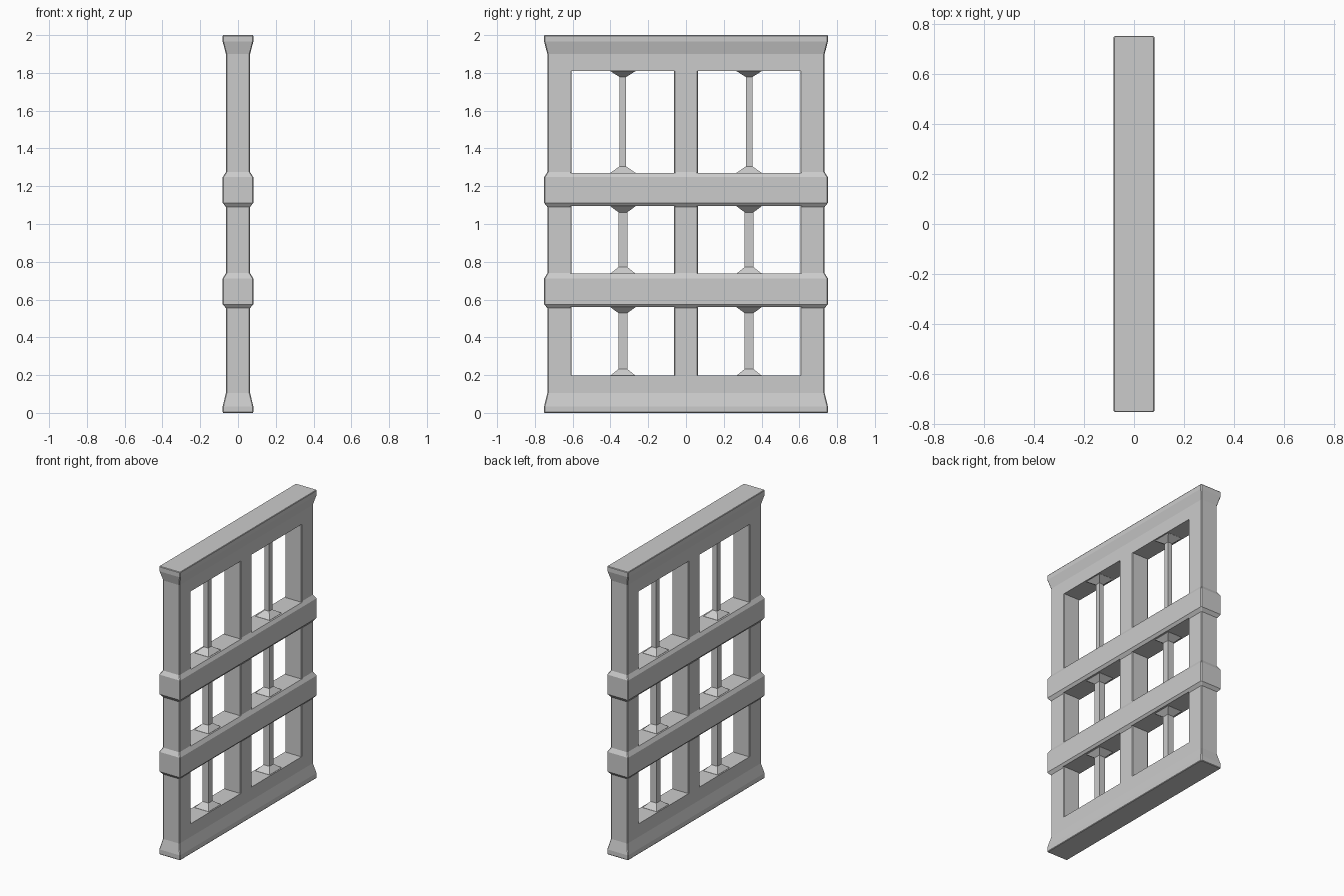
import bpy, bmesh

if "Cube" in bpy.data.objects:
    bpy.data.objects.remove(bpy.data.objects["Cube"])


def make_object(name, rings):
    """Loft a closed solid through equal-length rings of points."""
    bm = bmesh.new()
    loops = [[bm.verts.new(p) for p in ring] for ring in rings]
    n = len(loops[0])
    for a, b in zip(loops, loops[1:]):
        for i in range(n):
            j = (i + 1) % n
            bm.faces.new((a[i], a[j], b[j], b[i]))
    bm.faces.new(loops[0])
    bm.faces.new(loops[-1])
    bmesh.ops.recalc_face_normals(bm, faces=bm.faces[:])
    mesh = bpy.data.meshes.new(name)
    bm.to_mesh(mesh)
    bm.free()
    obj = bpy.data.objects.new(name, mesh)
    bpy.context.collection.objects.link(obj)
    return obj


def chamfered(hx, hy, z, c=0.005):
    """Horizontal rectangle with clipped corners."""
    return [(hx, hy - c, z), (hx - c, hy, z), (c - hx, hy, z), (-hx, hy - c, z),
            (-hx, c - hy, z), (c - hx, -hy, z), (hx - c, -hy, z), (hx, c - hy, z)]


def rect(cy, hx, hy, z):
    return [(hx, cy + hy, z), (-hx, cy + hy, z), (-hx, cy - hy, z), (hx, cy - hy, z)]


# Frame silhouette: flared sill and head, two raised cross rails
WIDE, SLIM, EXTRA = 0.081, 0.064, 0.67
profile = [(0, WIDE - 0.003), (0.004, WIDE), (0.035, WIDE), (0.106, SLIM),
           (0.555, SLIM), (0.575, WIDE), (0.712, WIDE), (0.74, SLIM),
           (1.09, SLIM), (1.112, WIDE), (1.248, WIDE), (1.275, SLIM),
           (1.9, SLIM), (1.965, WIDE), (1.996, WIDE), (2.0, WIDE - 0.003)]
frame = make_object("window_frame", [chamfered(h, h + EXTRA, z) for z, h in profile])

# Window openings (bottom, top, mullion half width)
rows = [(0.197, 0.56, 0.023), (0.737, 1.094, 0.023), (1.27, 1.81, 0.0175)]
CY, HY = 0.334, 0.271
for z0, z1, bar in rows:
    for side in (-1, 1):
        cy = side * CY
        # cutter flares in y near the faces to chamfer the posts
        rings = []
        for x, h in [(-0.1, HY + 0.041), (-0.059, HY), (0.059, HY), (0.1, HY + 0.041)]:
            rings.append([(x, cy - h, z0), (x, cy + h, z0), (x, cy + h, z1), (x, cy - h, z1)])
        cutter = make_object("opening_cutter", rings)
        mod = frame.modifiers.new("opening", "BOOLEAN")
        mod.operation = "DIFFERENCE"
        mod.solver = "EXACT"
        mod.object = cutter
        cutter.hide_render = True
        cutter.hide_set(True)

        # slim mullion with pyramid feet at both ends
        make_object("mullion", [rect(cy, 0.055, 0.066, z0 - 0.004),
                                rect(cy, 0.055, 0.066, z0 + 0.001),
                                rect(cy, bar, bar, z0 + 0.035),
                                rect(cy, bar, bar, z1 - 0.032),
                                rect(cy, 0.055, 0.066, z1 - 0.001),
                                rect(cy, 0.055, 0.066, z1 + 0.004)])
